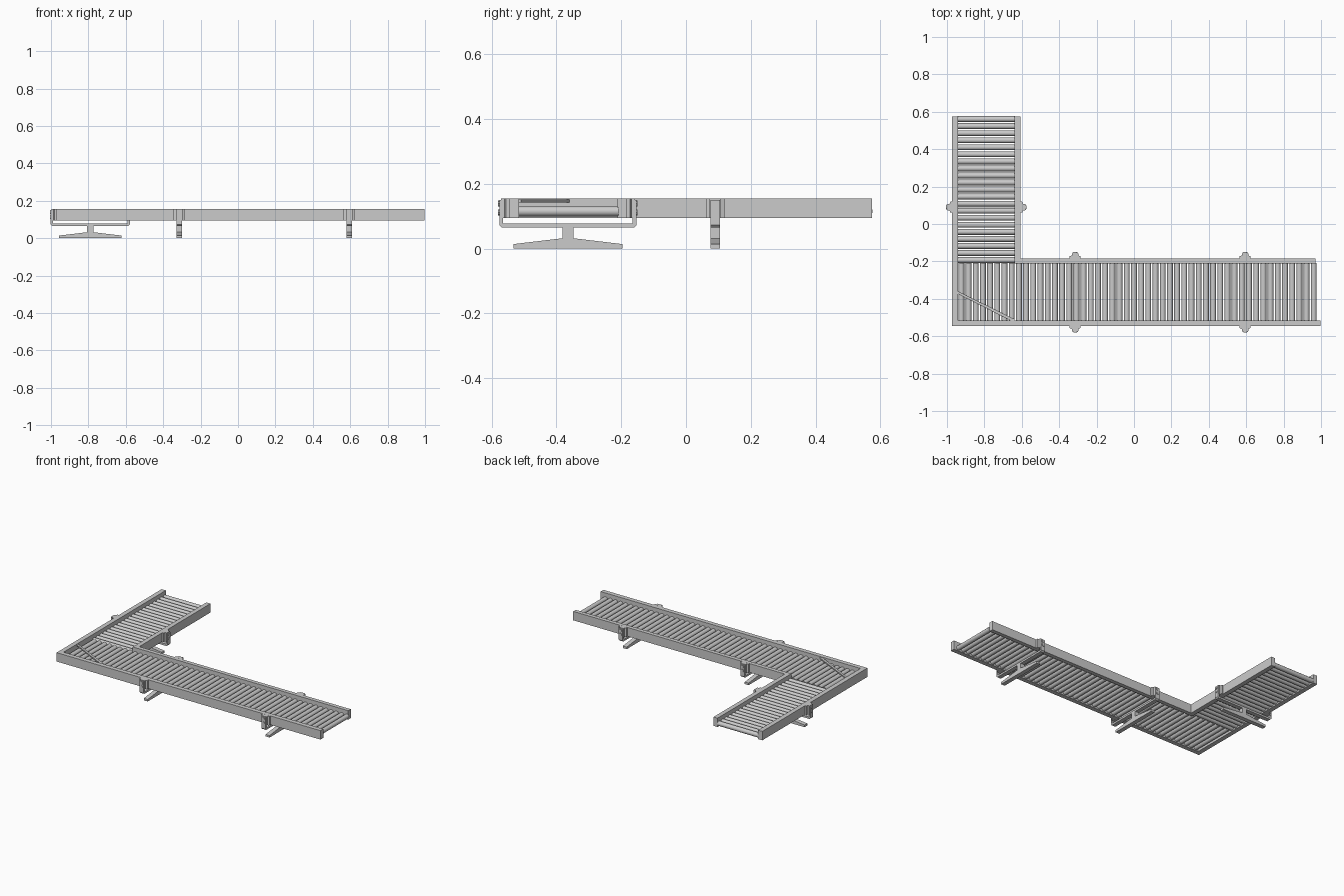
import bpy, bmesh
from math import radians, pi
from mathutils import Matrix, Vector

if "Cube" in bpy.data.objects:
    bpy.data.objects.remove(bpy.data.objects["Cube"])


def finish(name, bm, smooth=False):
    bmesh.ops.recalc_face_normals(bm, faces=bm.faces)
    me = bpy.data.meshes.new(name)
    bm.to_mesh(me)
    bm.free()
    ob = bpy.data.objects.new(name, me)
    bpy.context.collection.objects.link(ob)
    if smooth:
        bpy.ops.object.select_all(action='DESELECT')
        ob.select_set(True)
        bpy.context.view_layer.objects.active = ob
        bpy.ops.object.shade_smooth_by_angle(angle=radians(35))
    return ob


def prism(bm, pts, vec, mat=Matrix()):
    """Extrude a closed outline of 3D points along vec."""
    f = bm.faces.new([bm.verts.new(mat @ Vector(p)) for p in pts])
    r = bmesh.ops.extrude_face_region(bm, geom=[f], use_keep_orig=True)
    top = [v for v in r['geom'] if isinstance(v, bmesh.types.BMVert)]
    bmesh.ops.translate(bm, verts=top, vec=mat.to_3x3() @ Vector(vec))


def plan(name, pts, z0, z1):
    bm = bmesh.new()
    prism(bm, [(x, y, z0) for x, y in pts], (0, 0, z1 - z0))
    return finish(name, bm)


def cylinder(bm, centre, axis, radius, length, sides):
    rot = Matrix.Rotation(pi / 2, 4, 'X' if axis == 'Y' else 'Y')
    bmesh.ops.create_cone(bm, cap_ends=True, segments=sides, radius1=radius,
                          radius2=radius, depth=length,
                          matrix=Matrix.Translation(centre) @ rot)


# L-shaped side rails
Z0, Z1 = 0.095, 0.155
plan("outer_rail", [(-0.972, 0.575), (-0.972, -0.545), (0.997, -0.545),
                    (0.997, -0.515), (-0.941, -0.515), (-0.941, 0.575)], Z0, Z1)
plan("inner_rail", [(-0.638, 0.575), (-0.638, -0.211), (0.97, -0.211),
                    (0.97, -0.184), (-0.608, -0.184), (-0.608, 0.575)], Z0, Z1)

# Rollers of the long bed and the short bed
R, ZR = 0.0155, 0.115
bm = bmesh.new()
n = 50
for i in range(n):
    x = -0.923 + i * (0.961 + 0.923) / (n - 1)
    cylinder(bm, (x, -0.363, ZR), 'Y', R, 0.308, 12)
finish("long_bed_rollers", bm, True)

bm = bmesh.new()
n = 21
for i in range(n):
    y = -0.193 + i * (0.561 + 0.193) / (n - 1)
    cylinder(bm, (-0.7895, y, ZR), 'X', R, 0.307, 12)
finish("short_bed_rollers", bm, True)

# Diagonal guide bar across the corner
plan("corner_guide", [(-0.945, -0.372), (-0.945, -0.358),
                      (-0.638, -0.509), (-0.638, -0.52), (-0.652, -0.52)],
     0.143, 0.151)


def support(name, mat):
    """Stand built in a local frame: x across the bed, y along it."""
    w = 0.0145
    # pedestal foot with sloped top and stem
    bm = bmesh.new()
    half = [(0.168, 0), (0.168, 0.014), (0.017, 0.032), (0.017, 0.066)]
    outline = half + [(-x, z) for x, z in reversed(half)]
    prism(bm, [(x, -w, z) for x, z in outline], (0, 2 * w, 0), mat)
    finish(name + "_foot", bm)
    # U-shaped cradle with chamfered corners
    bm = bmesh.new()
    half = [(0.204, 0.065), (0.212, 0.073), (0.212, 0.15),
            (0.2, 0.15), (0.2, 0.0775)]
    outline = half + [(-x, z) for x, z in reversed(half)]
    prism(bm, [(x, -w, z) for x, z in outline], (0, 2 * w, 0), mat)
    finish(name + "_cradle", bm)
    # flanged clamps and bolts on both rails
    clamp, bolts = bmesh.new(), bmesh.new()
    for s in (-1, 1):
        prof = [(0.181, -0.029), (0.192, -0.029), (0.196, -0.017), (0.207, -0.017),
                (0.207, 0.017), (0.196, 0.017), (0.192, 0.029), (0.181, 0.029)]
        prism(clamp, [(s * x, y, Z0) for x, y in prof], (0, 0, Z1 - Z0), mat)
        for z in (0.112, 0.139):
            ang = [(0.0095, 0), (0.0067, 0.0067), (0, 0.0095), (-0.0067, 0.0067)]
            ring = ang + [(-a, -b) for a, b in ang]
            prism(bolts, [(s * 0.205, a, z + b) for a, b in ring],
                  (s * 0.0105, 0, 0), mat)
    finish(name + "_clamps", clamp)
    finish(name + "_bolts", bolts)


# Three supports: two under the long bed, one under the short bed
turn = Matrix.Rotation(pi / 2, 4, 'Z')
support("support_middle", Matrix.Translation((-0.315, -0.3645, 0)) @ turn)
support("support_end", Matrix.Translation((0.594, -0.3645, 0)) @ turn)
support("support_short", Matrix.Translation((-0.79, 0.09, 0)))
